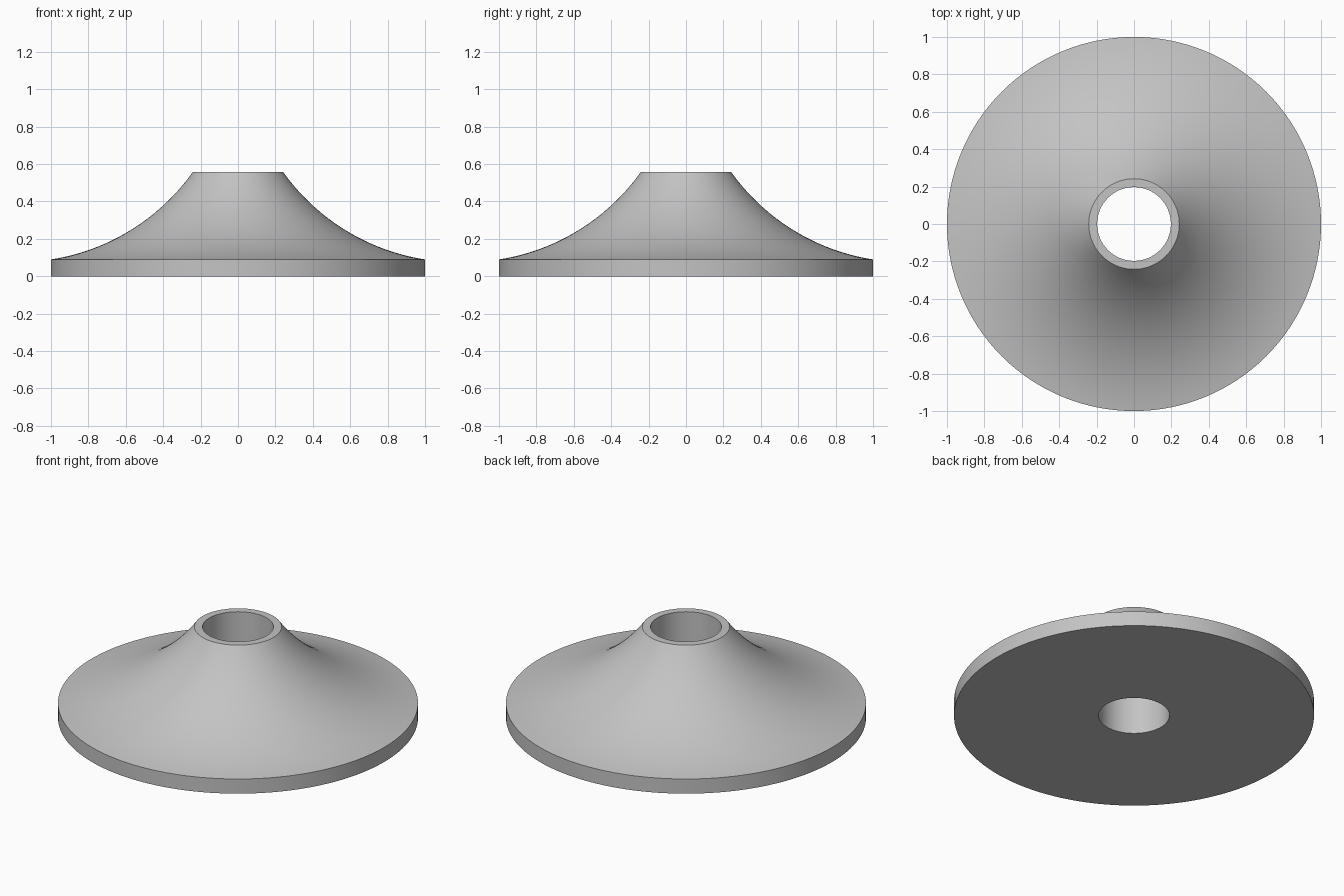
import bpy, bmesh, math
from mathutils import Vector

old = bpy.data.objects.get("Cube")
if old:
    bpy.data.objects.remove(old, do_unlink=True)

SEGMENTS = 128
ARC_STEPS = 24
BORE = 0.197

# Flat grey material
grey = bpy.data.materials.new("plain grey")
grey.use_nodes = True
colour = (0.55, 0.55, 0.55, 1)
grey.diffuse_color = colour
grey.node_tree.nodes["Principled BSDF"].inputs["Base Color"].default_value = colour


def arc(start, end, sagitta, steps):
    """Circular arc bowing below the chord from start to end."""
    chord = end - start
    half = chord.length / 2
    radius = (half ** 2 + sagitta ** 2) / (2 * sagitta)
    normal = Vector((-chord.y, chord.x)).normalized()
    if normal.y < 0:
        normal.negate()
    centre = (start + end) / 2 + normal * (radius - sagitta)
    a0, a1 = (math.atan2(p.y - centre.y, p.x - centre.x) for p in (start, end))
    a0, a1 = a0 % math.tau, a1 % math.tau
    angles = [a0 + (a1 - a0) * i / steps for i in range(steps + 1)]
    return [centre + radius * Vector((math.cos(a), math.sin(a))) for a in angles]


# Closed profile: bore, base, rim, concave flare, top lip
flare = arc(Vector((1, 0.09)), Vector((0.242, 0.557)), 0.09, ARC_STEPS)
profile = [Vector((BORE, 0)), Vector((1, 0)), *flare, Vector((BORE, 0.557))]

# Spin the profile into a flared collar
bm = bmesh.new()
verts = [bm.verts.new((p.x, 0, p.y)) for p in profile]
edges = [bm.edges.new((v, verts[i - 1])) for i, v in enumerate(verts)]
bmesh.ops.spin(bm, geom=verts + edges, cent=(0, 0, 0), axis=(0, 0, 1),
               angle=math.tau, steps=SEGMENTS, use_merge=True)
bmesh.ops.remove_doubles(bm, verts=bm.verts, dist=0.0001)
bmesh.ops.recalc_face_normals(bm, faces=bm.faces)
mesh = bpy.data.meshes.new("flared_collar")
bm.to_mesh(mesh)
bm.free()
mesh.materials.append(grey)

collar = bpy.data.objects.new("flared_collar", mesh)
bpy.context.collection.objects.link(collar)
bpy.ops.object.select_all(action="DESELECT")
collar.select_set(True)
bpy.context.view_layer.objects.active = collar
bpy.ops.object.shade_smooth_by_angle(angle=math.radians(30))
